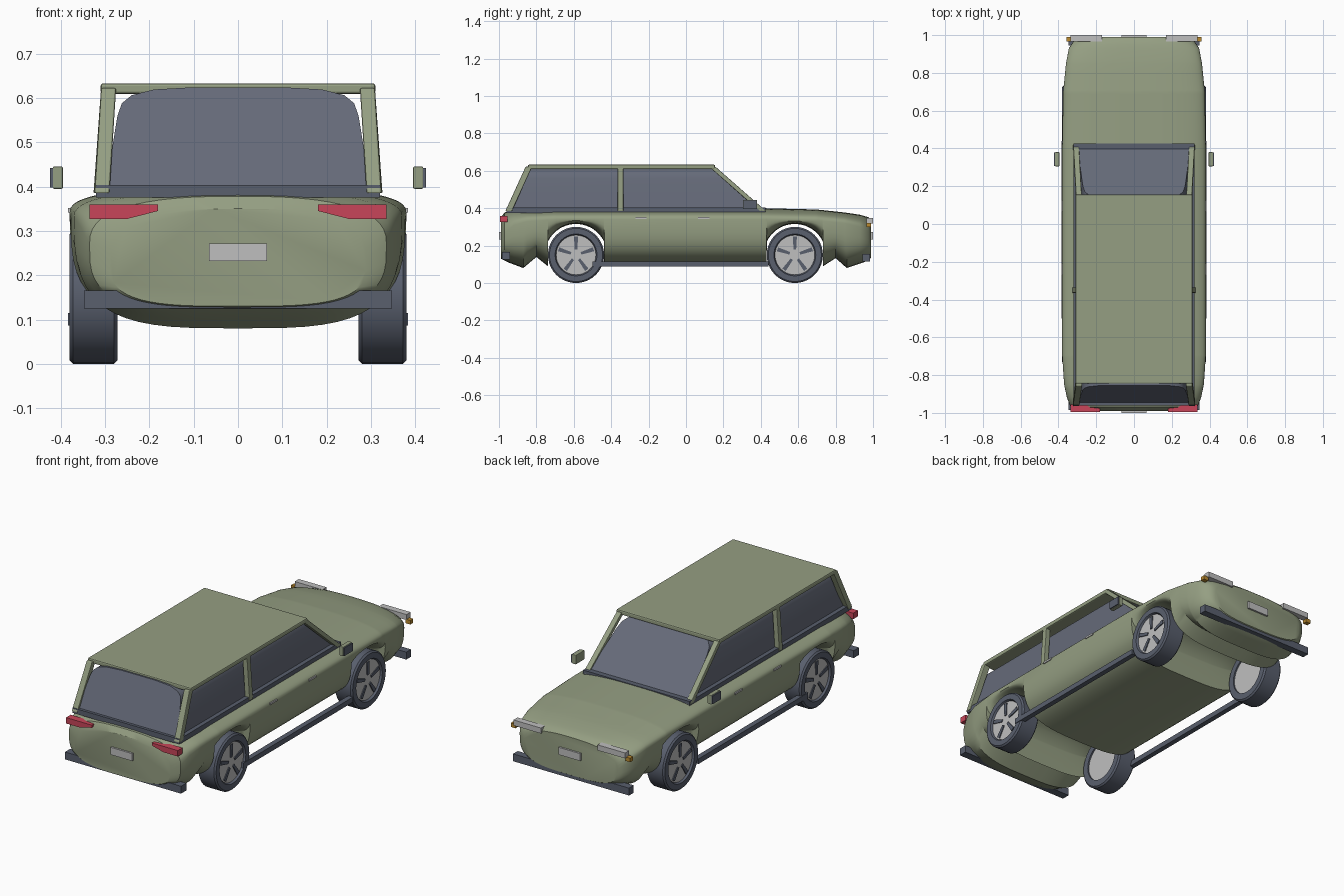
import bpy, bmesh, math

cube = bpy.data.objects.get("Cube")
if cube:
    bpy.data.objects.remove(cube, do_unlink=True)


def material(name, r, g, b):
    m = bpy.data.materials.new(name)
    m.use_nodes = True
    m.diffuse_color = (r, g, b, 1)
    node = next(n for n in m.node_tree.nodes if n.type == 'BSDF_PRINCIPLED')
    node.inputs["Base Color"].default_value = (r, g, b, 1)
    return m


GREEN = material("sage_paint", .30, .345, .225)
GLASS = material("tinted_glass", .13, .145, .19)
DARK = material("dark_trim", .10, .115, .155)
SILVER = material("silver", .52, .52, .52)
RED = material("red_lens", .58, .06, .10)
AMBER = material("amber_lens", .50, .26, .03)


def build(name, verts, faces, mat, mirror=False, bevel=0, smooth=False):
    mesh = bpy.data.meshes.new(name)
    bm = bmesh.new()
    vs = [bm.verts.new(v) for v in verts]
    for f in faces:
        bm.faces.new([vs[i] for i in f])
    bmesh.ops.recalc_face_normals(bm, faces=bm.faces)
    bm.to_mesh(mesh)
    bm.free()
    mesh.materials.append(mat)
    ob = bpy.data.objects.new(name, mesh)
    bpy.context.collection.objects.link(ob)
    if smooth:
        bpy.ops.object.select_all(action='DESELECT')
        ob.select_set(True)
        bpy.context.view_layer.objects.active = ob
        bpy.ops.object.shade_smooth_by_angle(angle=math.radians(35))
    if bevel:
        mod = ob.modifiers.new("bevel", 'BEVEL')
        mod.width, mod.segments = bevel, 2
    if mirror:
        ob.modifiers.new("mirror", 'MIRROR').use_mirror_merge = False
    return ob


def loft(name, rings, mat, closed=False, **kw):
    """Skin equal-sized rings; closed joins last to first, otherwise ends are capped."""
    n, k = len(rings[0]), len(rings)
    faces = []
    for i in range(k if closed else k - 1):
        a, b = i * n, (i + 1) % k * n
        faces += [(a + j, a + (j + 1) % n, b + (j + 1) % n, b + j) for j in range(n)]
    if not closed:
        faces += [tuple(range(n)), tuple(range((k - 1) * n, k * n))]
    return build(name, [p for r in rings for p in r], faces, mat, **kw)


def beam(name, low, high, sx, sy, mat, **kw):
    """Post with a level rectangular section running between two points."""
    rings = [[(x + a * sx / 2, y + b * sy / 2, z)
              for a, b in ((-1, -1), (1, -1), (1, 1), (-1, 1))] for x, y, z in (low, high)]
    return loft(name, rings, mat, **kw)


def box(name, x, y, z, mat, **kw):
    mid = (sum(x) / 2, sum(y) / 2)
    return beam(name, (*mid, z[0]), (*mid, z[1]), x[1] - x[0], y[1] - y[0], mat, **kw)


def lerp_table(table, y):
    for a, b in zip(table, table[1:]):
        if y <= b[0]:
            t = (y - a[0]) / (b[0] - a[0])
            return [p + (q - p) * t for p, q in zip(a[1:], b[1:])]
    return table[-1][1:]


# Body shell: y, half width, waist height, top height
PLAN = [(-.99, .29, .24, .35), (-.97, .335, .27, .378), (-.92, .355, .31, .39),
        (-.85, .37, .33, .395), (-.7, .38, .34, .398), (.42, .38, .34, .40),
        (.7, .375, .335, .393), (.85, .36, .32, .377), (.93, .345, .30, .365),
        (.975, .315, .27, .352), (.99, .28, .24, .34)]
UNDER = [(-.99, .13), (-.95, .11), (-.87, .08), (-.74, .19), (-.739, .09),
         (.734, .09), (.735, .19), (.86, .08), (.95, .11), (.99, .135)]
AXLES = {"rear": -.588, "front": .582}
ARCH = .15


def underside(y):
    for c in AXLES.values():
        if abs(y - c) < ARCH:
            return .15 + math.sqrt(.166 ** 2 - (y - c) ** 2)
    return lerp_table(UNDER, y)[0]


def body_ring(y, n=56):
    w, mid, top = lerp_table(PLAN, y)
    low = underside(y)
    ring = []
    for i in range(n):
        t = math.tau * i / n
        c, s = math.cos(t), math.sin(t)
        e = 2 / 2.6 if s > 0 else 2 / 3.4
        h = top - mid if s > 0 else mid - low
        ring.append((math.copysign(abs(c) ** e, c) * w, y,
                     mid + math.copysign(abs(s) ** e, s) * h))
    return ring


stations = {row[0] for row in PLAN} | {-.87, -.95, .95, .86, -.8, .8, 0}
for c in AXLES.values():
    stations |= {c + s * (ARCH + .001) for s in (-1, 1)}
    stations |= {c + ARCH * .999 * math.cos(math.pi * i / 16) for i in range(17)}
loft("body", [body_ring(y) for y in sorted(stations)], GREEN, smooth=True)

# Glasshouse: rounded outline swept lengthwise with raked ends
half = [(.30, .385), (.285, .48), (.272, .56), (.262, .588), (.24, .606), (.19, .619), (.10, .624)]
outline = half + [(-x, z) for x, z in reversed(half)]
rear = [(x, -.95 + (z - .39) * .41, z) for x, z in outline]
front = [(x, .412 - (z - .39) * 1.2, z) for x, z in outline]
loft("window_glass", [rear, front], GLASS, smooth=True)
box("belt_trim", (-.32, .32), (-.96, .425), (.375, .403), DARK)

# Roof and pillars
box("roof", (-.31, .31), (-.845, .155), (.609, .633), GREEN, bevel=.006)
beam("tailgate_pillars", (.307, -.948, .385), (.292, -.84, .622), .034, .035, GREEN, mirror=True, bevel=.004)
beam("windscreen_pillars", (.307, .41, .385), (.292, .14, .622), .03, .035, GREEN, mirror=True, bevel=.004)
beam("middle_pillars", (.312, -.35, .385), (.295, -.35, .622), .028, .03, GREEN, mirror=True, bevel=.003)

# Bumpers and sills
box("rear_bumper", (-.348, .348), (-.985, -.94), (.125, .165), DARK)
box("front_bumper", (-.348, .348), (.945, .985), (.115, .155), DARK)
box("sills", (.355, .383), (-.5, .44), (.087, .115), DARK, mirror=True)

# Lamps, number plates and handles
lamp = [(.18, .345), (.25, .327), (.335, .327), (.335, .359), (.18, .359)]
loft("tail_lights", [[(x, y, z) for x, z in lamp] for y in (-.995, -.955)], RED, mirror=True)
box("headlights", (.17, .335), (.965, 1.0), (.318, .348), SILVER, mirror=True)
box("indicators", (.33, .358), (.965, .99), (.30, .322), AMBER, mirror=True)
box("rear_plate", (-.065, .065), (-1.0, -.985), (.232, .272), SILVER)
box("front_plate", (-.065, .065), (.985, 1.0), (.232, .272), SILVER)
for name, y in (("rear_door_handles", -.24), ("front_door_handles", .095)):
    box(name, (.372, .384), (y - .03, y + .03), (.342, .352), SILVER, mirror=True)

# Door mirrors with dark outer plates
box("mirror_housings", (.395, .418), (.305, .38), (.395, .445), GREEN, mirror=True, bevel=.003)
box("mirror_plates", (.417, .424), (.307, .378), (.398, .442), DARK, mirror=True)


def circle(y, x, r, n=40):
    return [(x, y + r * math.cos(math.tau * i / n), .15 + r * math.sin(math.tau * i / n))
            for i in range(n)]


# Wheels: tyre profile, pale rim disc and five dark spokes
TYRE = [(.272, .108), (.272, .142), (.28, .15), (.372, .15), (.38, .142), (.38, .112), (.37, .106)]
for end, y in AXLES.items():
    loft(end + "_tyres", [circle(y, x, r) for x, r in TYRE], DARK, closed=True, mirror=True, smooth=True)
    loft(end + "_rims", [circle(y, x, .109) for x in (.28, .37)], SILVER, mirror=True, smooth=True)
    verts, faces = [], []
    for i in range(5):
        a = math.tau * i / 5 + math.pi / 2
        for x in (.365, .375):
            for r, s in ((.028, -.007), (.098, -.011), (.098, .011), (.028, .007)):
                verts.append((x, y + r * math.cos(a) - s * math.sin(a),
                              .15 + r * math.sin(a) + s * math.cos(a)))
        k = 8 * i
        faces += [(k, k + 1, k + 2, k + 3), (k + 4, k + 5, k + 6, k + 7)]
        faces += [(k + j, k + (j + 1) % 4, k + 4 + (j + 1) % 4, k + 4 + j) for j in range(4)]
    build(end + "_spokes", verts, faces, DARK, mirror=True)
